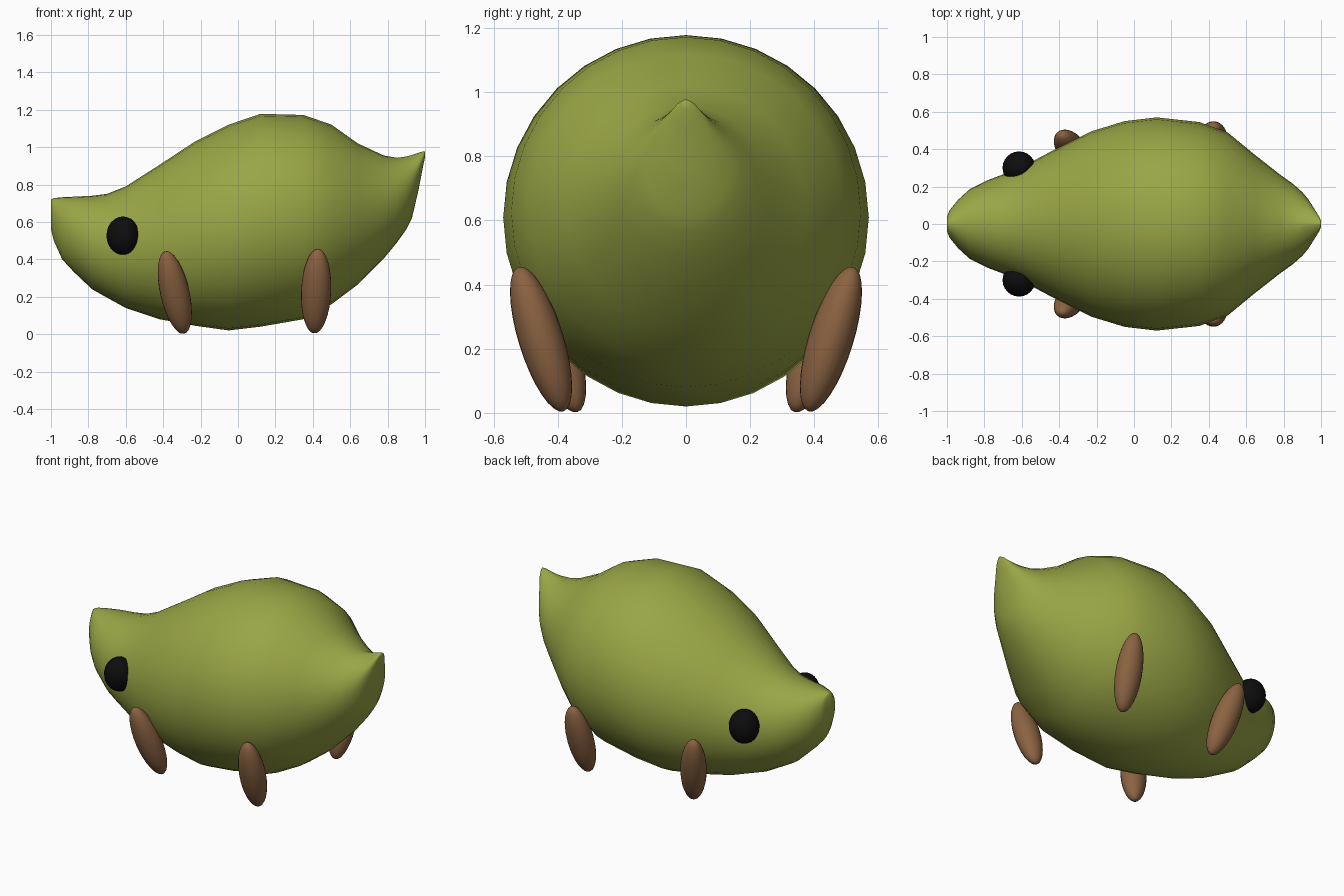
import bpy, bmesh, math
from mathutils import Vector, Matrix

if "Cube" in bpy.data.objects:
    bpy.data.objects.remove(bpy.data.objects["Cube"])


def material(name, rgb):
    m = bpy.data.materials.new(name)
    m.diffuse_color = (*rgb, 1)
    m.use_nodes = True
    m.node_tree.nodes["Principled BSDF"].inputs["Base Color"].default_value = m.diffuse_color
    return m


GREEN = material("olive green", (0.32, 0.38, 0.06))
BROWN = material("brown", (0.26, 0.125, 0.055))
BLACK = material("black", (0.004, 0.004, 0.004))


def finish(bm, name, mat):
    bmesh.ops.recalc_face_normals(bm, faces=bm.faces)
    for f in bm.faces:
        f.smooth = True
    me = bpy.data.meshes.new(name)
    bm.to_mesh(me)
    bm.free()
    me.materials.append(mat)
    ob = bpy.data.objects.new(name, me)
    bpy.context.collection.objects.link(ob)
    return ob


# Body: rings along x as (x, top z, bottom z, half width)
RINGS = [(-1.0, .72, .56, .04), (-.985, .727, .50, .075), (-.94, .732, .40, .13),
         (-.88, .735, .335, .185), (-.78, .74, .24, .235), (-.70, .75, .195, .265),
         (-.60, .79, .14, .305), (-.42, .905, .08, .40), (-.23, 1.03, .045, .495),
         (-.05, 1.12, .02, .55), (.12, 1.178, .04, .57), (.35, 1.172, .08, .545),
         (.50, 1.12, .16, .49), (.64, 1.02, .265, .375), (.78, .955, .405, .265),
         (.85, .943, .49, .215), (.90, .95, .56, .17), (.93, .958, .62, .135),
         (.965, .97, .77, .08), (.99, .977, .90, .04), (1.0, .978, .945, .015)]
SEG = 32
bm = bmesh.new()
rings = []
for x, top, bot, w in RINGS:
    pinch = 1 + 0.5 * max(0, min(1, (x - .8) / .15))   # tail narrows to a ridge on top
    ring = []
    for i in range(SEG):
        a = 2 * math.pi * i / SEG
        s, c = math.sin(a), math.cos(a)
        y = w * math.copysign(abs(s) ** (pinch if c > 0 else 1), s)
        ring.append(bm.verts.new((x, y, (top + bot) / 2 + (top - bot) / 2 * c)))
    rings.append(ring)
for r0, r1 in zip(rings, rings[1:]):
    for i in range(SEG):
        j = (i + 1) % SEG
        bm.faces.new((r0[i], r0[j], r1[j], r1[i]))
for ring in (rings[0], rings[-1]):
    bm.faces.new(ring)
finish(bm, "body", GREEN)


def ellipsoid(name, centre, radii, axis, mat):
    """Smooth ellipsoid whose long local z follows axis."""
    bm = bmesh.new()
    bmesh.ops.create_uvsphere(bm, u_segments=24, v_segments=16, radius=1)
    rot = Vector((0, 0, 1)).rotation_difference(Vector(axis)).to_matrix().to_4x4()
    bm.transform(Matrix.Translation(centre) @ rot @ Matrix.Diagonal((*radii, 1)))
    return finish(bm, name, mat)


# Eyes and legs, mirrored across y
for side, s in (("right", -1), ("left", 1)):
    ellipsoid("eye_" + side, (-.615, s * .30, .527), (.088, .088, .102), (0, 0, 1), BLACK)
    ellipsoid("front_leg_" + side, (-.338, s * .408, .223), (.078, .07, .236),
              (-.10, s * .14, .44), BROWN)
    ellipsoid("back_leg_" + side, (.418, s * .452, .23), (.08, .07, .236),
              (.02, s * .14, .45), BROWN)
